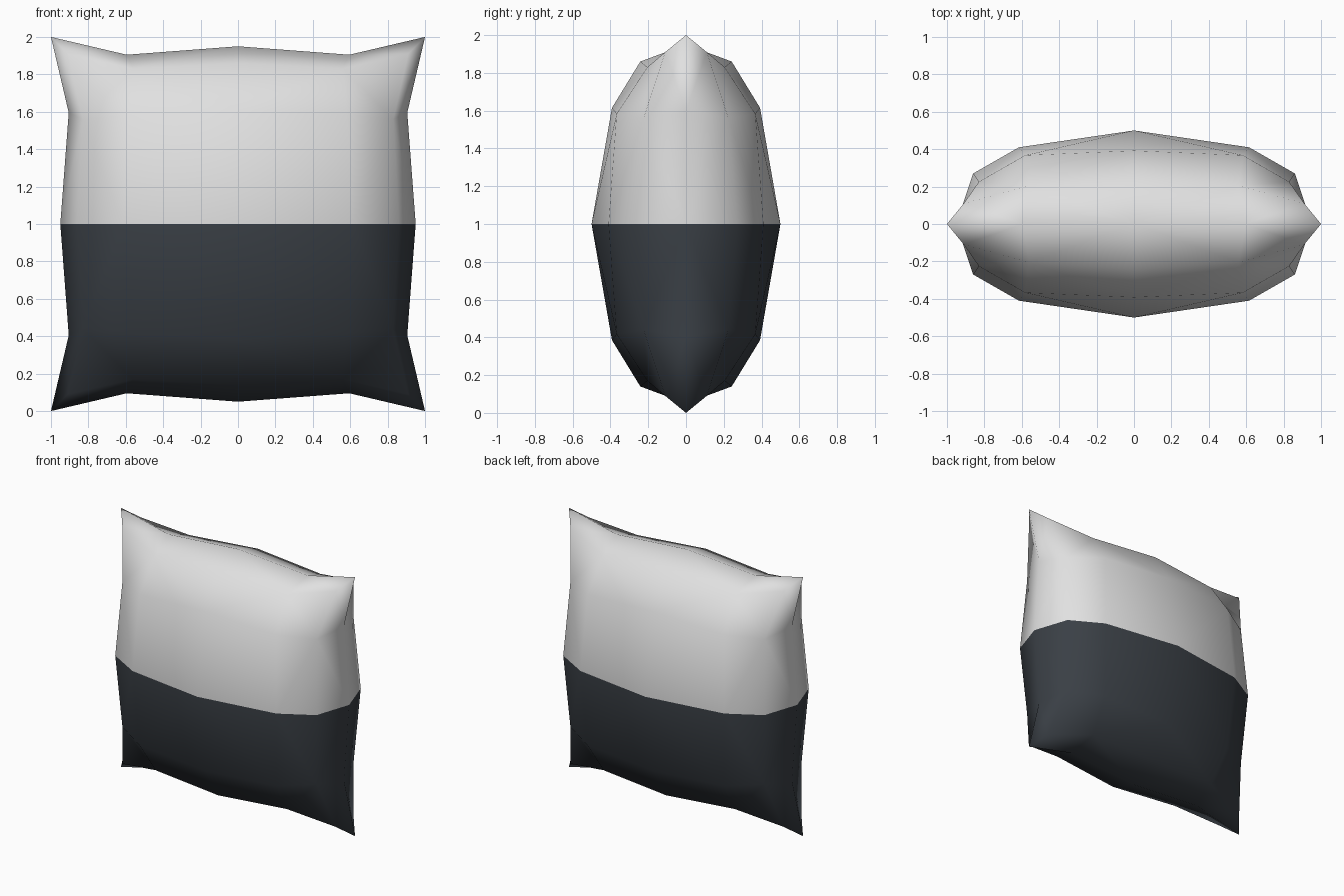
import bpy, bmesh
from itertools import product

if "Cube" in bpy.data.objects:
    bpy.data.objects.remove(bpy.data.objects["Cube"])


def material(name, rgb):
    m = bpy.data.materials.new(name)
    m.diffuse_color = (*rgb, 1)
    m.use_nodes = True
    m.node_tree.nodes["Principled BSDF"].inputs["Base Color"].default_value = m.diffuse_color
    return m


# One eighth of the pillow: (across, up from middle, depth)
A, D, F = (0, 0, 0.5), (0.583, 0.583, 0.367), (0.91, 0.91, 0.11)
B, C, E = (0.615, 0, 0.41), (0.86, 0, 0.27), (0.83, 0.56, 0.225)
B2, C2, E2 = (0, 0.615, 0.392), (0, 0.86, 0.242), (0.56, 0.83, 0.205)
# Seam running round the outside
S0, S1, T0, T1, S2 = (0.95, 0, 0), (0.905, 0.595, 0), (0, 0.95, 0), (0.595, 0.905, 0), (1, 1, 0)

octant = [(A, B, D, B2), (D, E, F, E2),
          (B, C, E, D), (C, S0, S1, E), (E, S1, S2, F),
          (B2, C2, E2, D), (C2, T0, T1, E2), (E2, T1, S2, F)]

bm = bmesh.new()
for sx, sy, sz in product((-1, 1), repeat=3):
    for quad in octant:
        face = bm.faces.new([bm.verts.new((sx * u, sy * d, 1 + sz * w)) for u, w, d in quad])
        face.material_index = 0 if sz > 0 else 1
        face.smooth = True
bmesh.ops.remove_doubles(bm, verts=bm.verts, dist=0.001)
bmesh.ops.recalc_face_normals(bm, faces=bm.faces)
# Fold the cloth along the shorter diagonals
bmesh.ops.triangulate(bm, faces=bm.faces, quad_method='SHORT_EDGE')

# Two-tone pillow: light upper half, dark lower half
mesh = bpy.data.meshes.new("pillow")
bm.to_mesh(mesh)
bm.free()
mesh.materials.append(material("light grey fabric", (0.75, 0.75, 0.75)))
mesh.materials.append(material("dark slate fabric", (0.042, 0.050, 0.060)))
pillow = bpy.data.objects.new("pillow", mesh)
bpy.context.collection.objects.link(pillow)
